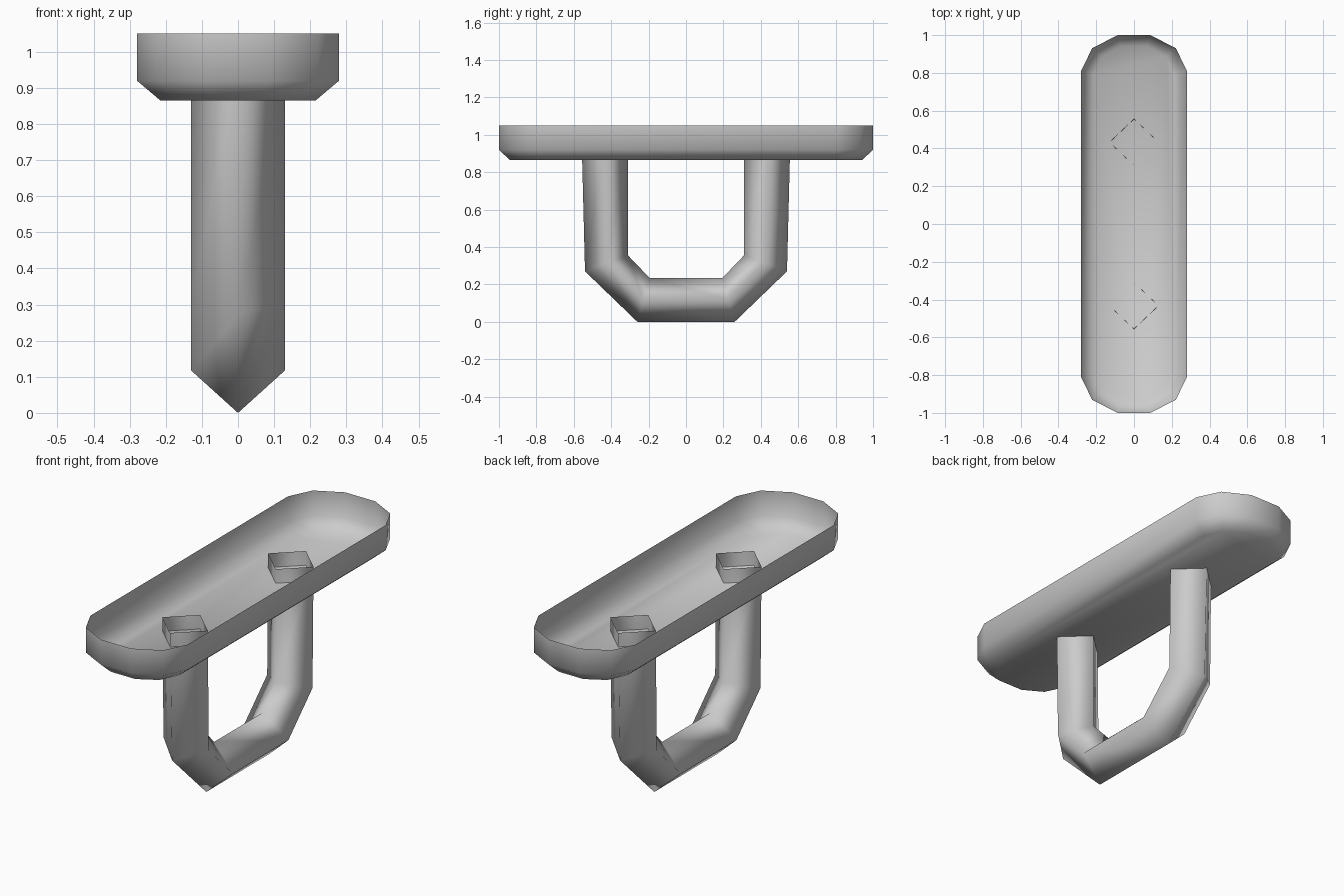
import bpy
import bmesh

cube = bpy.data.objects.get("Cube")
if cube:
    bpy.data.objects.remove(cube, do_unlink=True)

grey = bpy.data.materials.new("plain_grey")
grey.use_nodes = True
colour = (0.6, 0.6, 0.6, 1)
grey.diffuse_color = colour
grey.node_tree.nodes["Principled BSDF"].inputs["Base Color"].default_value = colour


def loft(name, rings, cap_first=False):
    """Join a list of equal closed rings into one smooth open shell."""
    bm = bmesh.new()
    loops = [[bm.verts.new(p) for p in ring] for ring in rings]
    if cap_first:
        bm.faces.new(loops[0])
    n = len(loops[0])
    for a, b in zip(loops, loops[1:]):
        for i in range(n):
            j = (i + 1) % n
            bm.faces.new((a[i], a[j], b[j], b[i]))
    bmesh.ops.recalc_face_normals(bm, faces=bm.faces)
    # The open shells must face outward: test the lowest face
    bm.faces.ensure_lookup_table()
    lowest = min(bm.faces, key=lambda f: f.calc_center_median().z)
    if lowest.normal.z > 0:
        bmesh.ops.reverse_faces(bm, faces=bm.faces)
    for f in bm.faces:
        f.smooth = True
    mesh = bpy.data.meshes.new(name)
    bm.to_mesh(mesh)
    bm.free()
    mesh.materials.append(grey)
    obj = bpy.data.objects.new(name, mesh)
    bpy.context.collection.objects.link(obj)
    return obj


def outline(quarter, z):
    """Mirror a quarter outline into a full ring at height z."""
    half = quarter + [(-x, y) for x, y in reversed(quarter)]
    return [(x, y, z) for x, y in half + [(-x, -y) for x, y in half]]


# Tray: open-topped, with bevelled corners and a sloped lower edge
wide = [(0.28, 0.81), (0.222, 0.93), (0.087, 1.0)]
narrow = [(0.215, 0.79), (0.17, 0.885), (0.07, 0.942)]
loft("tray", [outline(narrow, 0.865), outline(wide, 0.92), outline(wide, 1.05)],
     cap_first=True)

# Handle loop: diamond section, given by its outer and inner (y, z) corners
half_path = [((0.557, 0.938), (0.31, 0.938)),
             ((0.54, 0.27), (0.31, 0.355)),
             ((0.26, 0.0), (0.195, 0.235))]
path = half_path + [((-a[0], a[1]), (-b[0], b[1])) for a, b in reversed(half_path)]
rings = []
for (oy, oz), (iy, iz) in path:
    my, mz = (oy + iy) / 2, (oz + iz) / 2
    rings.append([(0, oy, oz), (0.13, my, mz), (0, iy, iz), (-0.13, my, mz)])
loft("handle_loop", rings)
